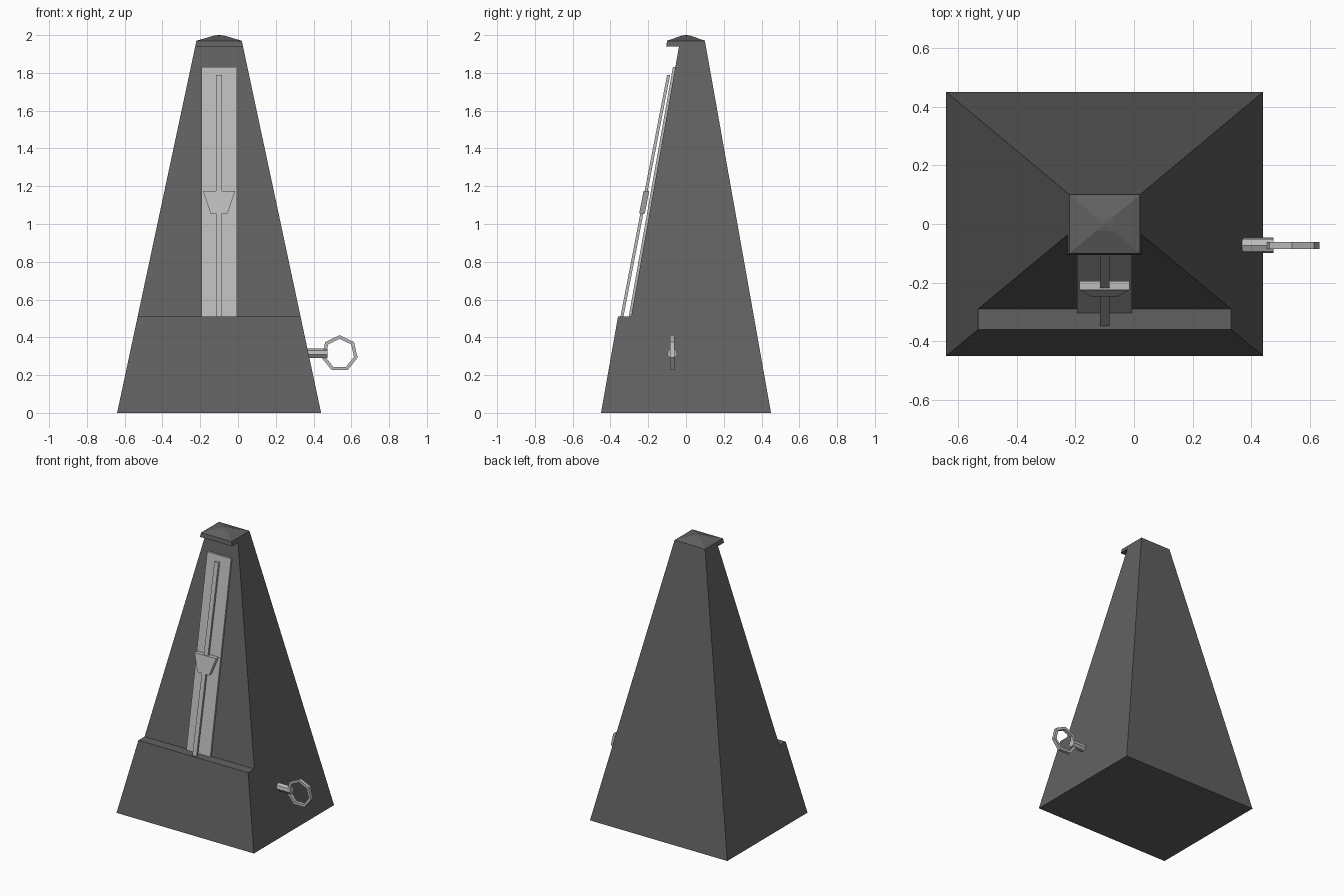
import bpy, bmesh, math

if "Cube" in bpy.data.objects:
    bpy.data.objects.remove(bpy.data.objects["Cube"])

CX = -0.10  # centre line of the case


def material(name, v):
    m = bpy.data.materials.new(name)
    m.diffuse_color = (v, v, v, 1)
    m.use_nodes = True
    m.node_tree.nodes["Principled BSDF"].inputs["Base Color"].default_value = m.diffuse_color
    return m


DARK, LIGHT = material("dark_grey", 0.12), material("light_grey", 0.5)


def loft(name, rings, mat, cap_start=True):
    """Join rings of equal length with quads and close the ends."""
    bm = bmesh.new()
    vs = [[bm.verts.new(p) for p in r] for r in rings]
    n = len(vs[0])
    for a, b in zip(vs, vs[1:]):
        for i in range(n):
            j = (i + 1) % n
            bm.faces.new((a[i], a[j], b[j], b[i]))
    if cap_start:
        bm.faces.new(vs[0][::-1])
    bm.faces.new(vs[-1])
    return finish(name, bm, mat)


def finish(name, bm, mat):
    bmesh.ops.recalc_face_normals(bm, faces=bm.faces)
    me = bpy.data.meshes.new(name)
    bm.to_mesh(me)
    bm.free()
    me.materials.append(mat)
    ob = bpy.data.objects.new(name, me)
    bpy.context.collection.objects.link(ob)
    return ob


def slanted(name, outline, front, thick, mat):
    """Extrude an (x, z) outline backwards; front(z) gives its leaning face."""
    return loft(name, [[(CX + x, front(z) + d, z) for x, z in outline]
                       for d in (0, thick)], mat)


def half_width(z):
    return 0.54 - 0.42 * z / 1.97


# Case: side profile with ledge and lip, tapering in width towards the top
profile = [(-.45, 0), (.45, 0), (.10, 1.97), (-.10, 1.97),
           (-.105, 1.94), (-.037, 1.94), (-.29, .51), (-.36, .51)]
loft("case", [[(CX + s * half_width(z), y, z) for y, z in profile]
              for s in (-1, 1)], DARK)

# Shallow roof
loft("roof", [[(CX + sx * w, sy * d, z) for sx, sy in ((-1, -1), (1, -1), (1, 1), (-1, 1))]
              for w, d, z in ((.12, .10, 1.97), (.028, .023, 1.997), (.004, .003, 2.0))],
     DARK, cap_start=False)

# Scale plate on the sloping front
slanted("scale_plate", [(-.094, .51), (.094, .51), (.094, 1.83), (-.094, 1.83)],
        lambda z: -.303 + .177 * (z - .51), .02, LIGHT)


def rod_front(z):
    return -.347 + .193 * (z - .51)


# Pendulum rod and its sliding weight
slanted("pendulum_rod", [(-.016, .51), (.016, .51), (.016, 1.79), (-.016, 1.79)],
        rod_front, .016, LIGHT)
slanted("pendulum_weight", [(-.045, 1.055), (.045, 1.055), (.085, 1.175), (-.085, 1.175)],
        lambda z: rod_front(z) - .006, .03, LIGHT)

# Winding key: shaft and seven-sided ring
KY, KZ = -.073, .314


def heptagon(r):
    return [(r * math.sin(2 * math.pi * i / 7), r * math.cos(2 * math.pi * i / 7)) for i in range(7)]


loft("key_shaft", [[(x, KY + a, KZ + b) for a, b in heptagon(.027)] for x in (.34, .475)], LIGHT)

bm = bmesh.new()
loops = [[bm.verts.new((.538 + a, KY + y, KZ + b)) for a, b in heptagon(r)]
         for r, y in ((.0975, -.012), (.0975, .012), (.078, .012), (.078, -.012))]
for k in range(4):
    p, q = loops[k], loops[(k + 1) % 4]
    for i in range(7):
        j = (i + 1) % 7
        bm.faces.new((p[i], p[j], q[j], q[i]))
finish("key_ring", bm, LIGHT)
